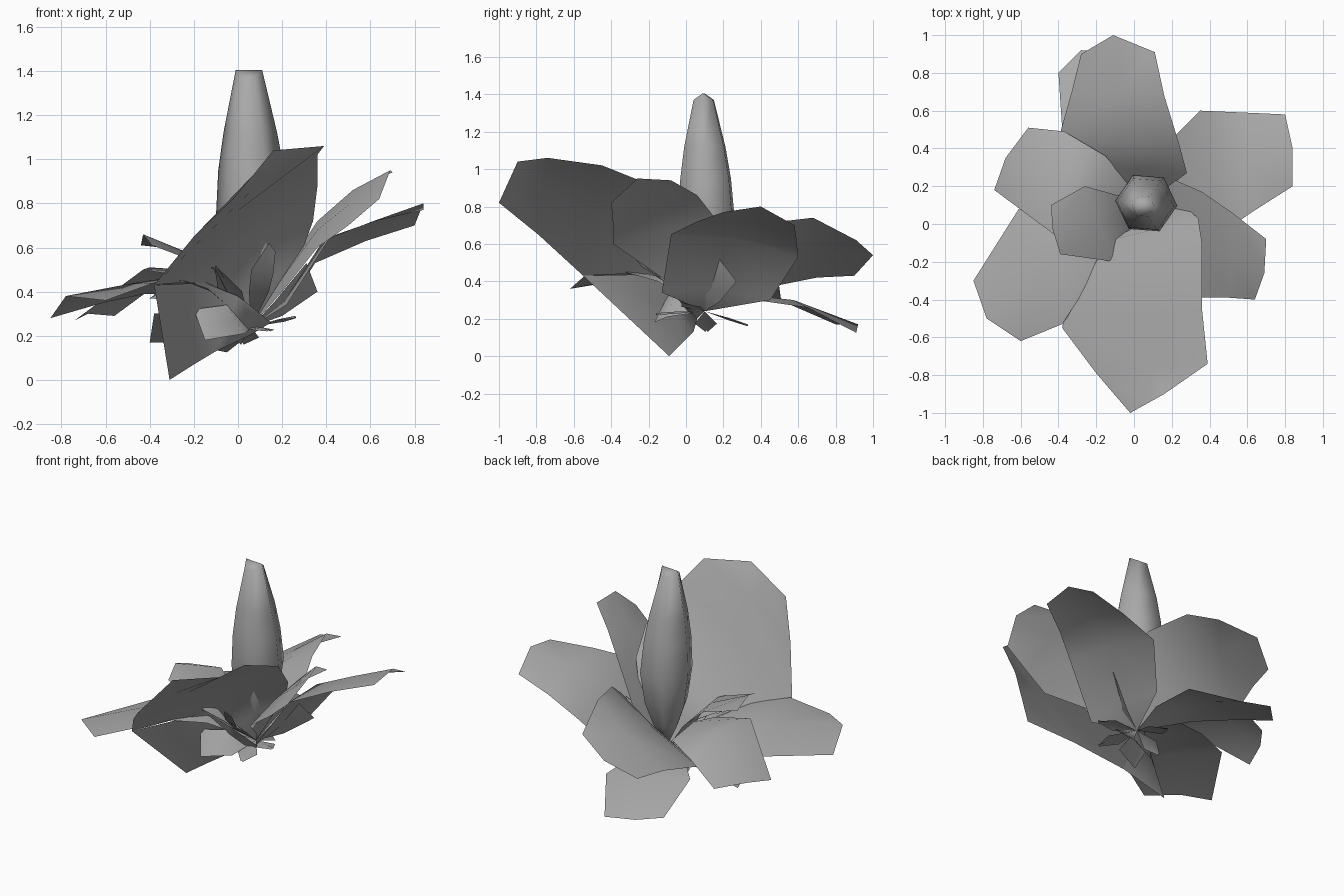
import bpy, bmesh, math
from mathutils import Vector

if "Cube" in bpy.data.objects:
    bpy.data.objects.remove(bpy.data.objects["Cube"], do_unlink=True)

# Single flat colour
grey = bpy.data.materials.new("plain grey")
grey.use_nodes = True
COLOUR = (0.4, 0.4, 0.4, 1)
grey.diffuse_color = COLOUR
for node in grey.node_tree.nodes:
    if node.type == "BSDF_PRINCIPLED":
        node.inputs["Base Color"].default_value = COLOUR

BASE = Vector((0.06, 0.1, 0.24))


def finish(bm, name):
    """Turn a bmesh into a smooth-shaded, coloured object."""
    mesh = bpy.data.meshes.new(name)
    for face in bm.faces:
        face.smooth = True
    bm.to_mesh(mesh)
    bm.free()
    mesh.materials.append(grey)
    obj = bpy.data.objects.new(name, mesh)
    bpy.context.scene.collection.objects.link(obj)


def petal(name, left, right, tip=None, bulge=0.02):
    """Sheet lofted from the base between two edge lines, with a raised midrib."""
    bm = bmesh.new()
    root = bm.verts.new(BASE)
    previous = None
    for row, (a, b) in enumerate(zip(left, right)):
        a, b = Vector(a), Vector(b)
        middle = (a + b) / 2 + Vector((0, 0, bulge))
        if tip and row == len(left) - 1:
            middle = Vector(tip)
        current = [bm.verts.new(p) for p in (a, middle, b)]
        for i in range(2):
            if previous:
                bm.faces.new((previous[i], previous[i + 1], current[i + 1], current[i]))
            else:
                bm.faces.new((root, current[i + 1], current[i]))
        previous = current
    # Upper side faces outwards
    bm.normal_update()
    if sum(f.normal.z * f.calc_area() for f in bm.faces) < 0:
        bmesh.ops.reverse_faces(bm, faces=bm.faces[:])
    finish(bm, name)


# Large front petal and the lobe folded under its low edge
petal("front_petal",
      left=[(0, -.02, .37), (-.14, -.09, .44), (-.27, -.33, .44),
            (-.38, -.55, .43), (-.2, -.79, .65), (-.02, -1, .82)],
      right=[(.26, .1, .5), (.34, .03, .72), (.36, -.1, .88),
             (.36, -.45, 1.02), (.39, -.74, 1.06), (.16, -.9, 1.04)],
      tip=(.07, -.95, .93), bulge=.035)
petal("front_petal_lobe",
      left=[(.05, .06, .2), (-.1, .04, .13), (-.2, -.02, .07), (-.31, -.09, 0)],
      right=[(.15, 0, .26), (0, -.08, .38), (-.15, -.1, .44), (-.38, -.55, .43)],
      bulge=0)

# Petals on the left (+x) side
petal("left_back_petal",
      left=[(.2, .45, .3), (.35, .6, .53), (.58, .59, .63), (.8, .58, .7)],
      right=[(.22, -.13, .34), (.42, -.08, .65), (.62, .06, .72), (.84, .2, .77)],
      tip=(.84, .4, .8), bulge=.04)
petal("left_front_petal",
      left=[(.2, .24, .48), (.36, .17, .72), (.52, .06, .86), (.7, -.08, .94)],
      right=[(.2, -.1, .4), (.36, -.39, .6), (.5, -.39, .7), (.64, -.4, .82)],
      tip=(.69, -.26, .95))

# Petals at the back
petal("back_petal",
      left=[(-.2, .3, .35), (-.4, .45, .37), (-.33, .7, .42), (-.28, .9, .43)],
      right=[(.28, .27, .6), (.24, .42, .71), (.16, .68, .74), (.11, .91, .62)],
      tip=(-.11, 1, .54), bulge=-.02)
petal("back_low_petal",
      left=[(-.2, .3, .31), (-.38, .5, .3), (-.4, .8, .17)],
      right=[(.08, .3, .31), (.12, .65, .26), (-.05, .91, .125)],
      tip=(-.28, .92, .17))

# Petals on the right (-x) side
petal("right_inner_petal",
      left=[(-.08, .15, .43), (-.26, .2, .59), (-.44, .1, .61)],
      right=[(-.03, -.05, .36), (-.1, -.2, .5), (-.39, -.16, .61)],
      tip=(-.43, -.03, .66), bulge=.01)
petal("right_back_petal",
      left=[(-.15, .36, .44), (-.37, .49, .43), (-.56, .51, .29)],
      right=[(-.2, -.02, .46), (-.43, -.05, .5), (-.74, .18, .27)],
      tip=(-.68, .35, .3), bulge=.045)
petal("right_front_petal",
      left=[(-.2, .15, .38), (-.42, .12, .39), (-.61, .08, .35), (-.85, -.3, .28)],
      right=[(-.12, -.15, .4), (-.25, -.33, .45), (-.38, -.53, .44), (-.6, -.62, .36)],
      tip=(-.78, -.5, .38), bulge=.04)

# Small bracts outside the petals
petal("front_bract",
      left=[(.05, -.12, .4), (.06, -.22, .5), (.14, -.34, .62)],
      right=[(.14, -.12, .4), (.16, -.24, .48), (.17, -.31, .58)], bulge=0)
petal("left_bract",
      left=[(.2, .18, .29), (.36, .27, .4)],
      right=[(.17, .06, .36), (.31, .17, .53)], bulge=0)
petal("right_bract",
      left=[(-.05, -.06, .34), (-.2, -.1, .32)],
      right=[(.03, -.1, .21), (-.15, -.17, .18)], bulge=0)

# Narrow leaflets under the flower
leaflet_tips = [(.26, -.02, .28), (.02, .33, .16), (-.1, .11, .13),
                (.14, -.16, .22), (-.1, -.22, .51)]
for number, point in enumerate(leaflet_tips, 1):
    end = Vector(point)
    along = end - BASE
    side = along.cross(Vector((0, 0, 1))).normalized() * 0.06
    centre = BASE + along * 0.6
    petal(f"leaflet_{number}", [centre + side, end + side * 0.1],
          [centre - side, end - side * 0.1], bulge=0.01)

# Six-sided central spike, leaning slightly and pinched to a ridge on top
SIDES = 6
profile = [(.02, .28), (.08, .4), (.135, .55), (.165, .75), (.15, .95), (.122, 1.12), (.06, 1.37)]
bm = bmesh.new()
rings = []
for radius, height in profile:
    ring = []
    lean = 0.015 * max(0, height - 0.75) / 0.6
    for i in range(SIDES):
        angle = math.tau * i / SIDES - 0.08
        ridge = 0.035 if height == profile[-1][1] and i % 3 == 0 else 0
        ring.append(bm.verts.new((0.065 - lean + radius * math.cos(angle),
                                  0.11 - lean + radius * math.sin(angle), height + ridge)))
    rings.append(ring)
for low, high in zip(rings, rings[1:]):
    for i in range(SIDES):
        j = (i + 1) % SIDES
        bm.faces.new((low[i], low[j], high[j], high[i]))
bm.faces.new(rings[0][::-1])
top = rings[-1]
bm.faces.new(top[:4])
bm.faces.new(top[3:] + top[:1])
finish(bm, "centre_spike")
